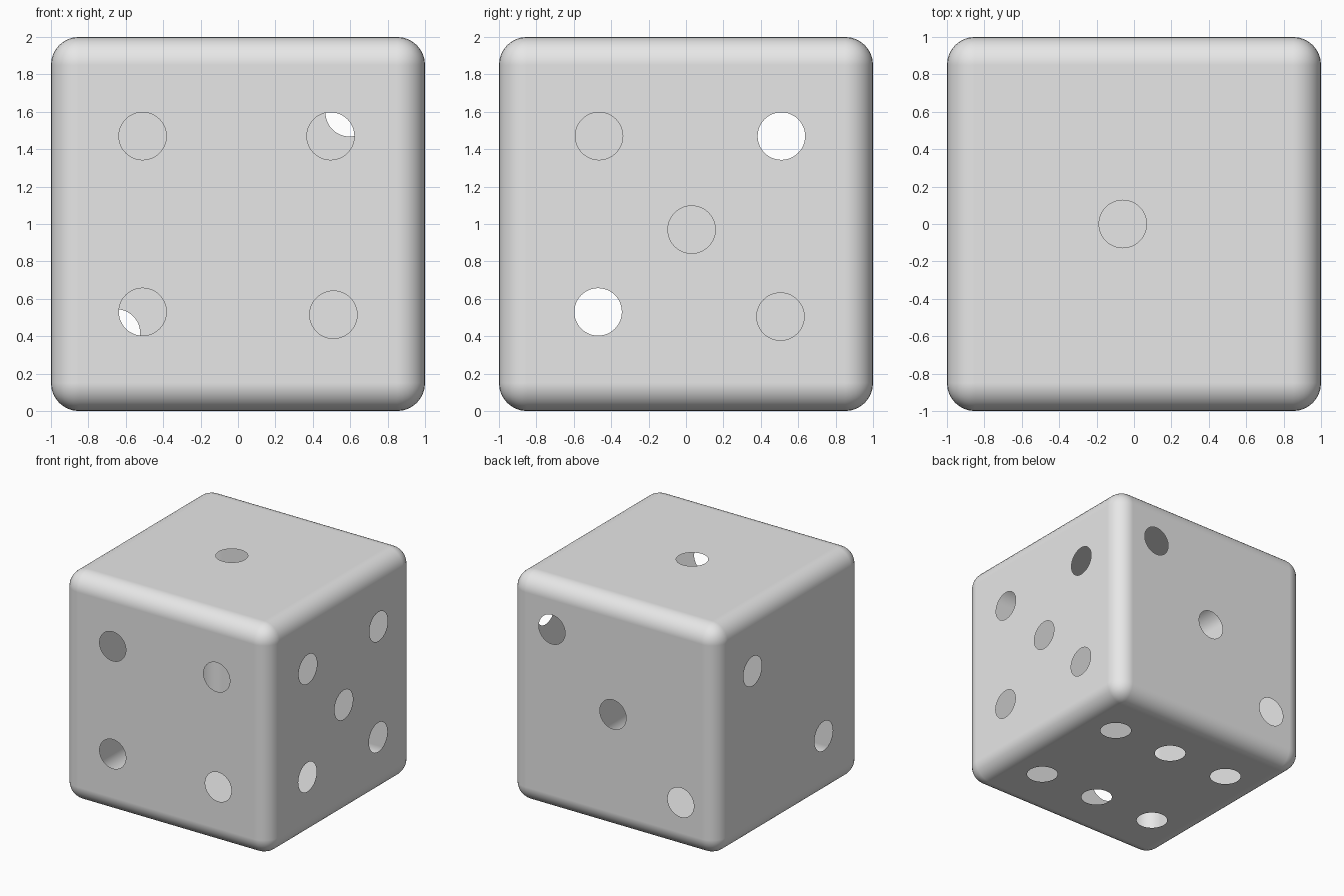
import bpy, bmesh, math
from mathutils import Vector

if "Cube" in bpy.data.objects:
    bpy.data.objects.remove(bpy.data.objects["Cube"])

BEVEL, PIP_R, SIDES = 0.15, 0.127, 48

# pip centres on each face: (axis, side) -> 3D points, cube spans z 0..2
faces = {
    (1, -1): [(-0.51, -1, 1.47), (0.495, -1, 1.47), (-0.51, -1, 0.53), (0.51, -1, 0.515)],
    (0, 1): [(1, -0.465, 1.47), (1, 0.51, 1.47), (1, 0.03, 0.97), (1, -0.47, 0.53), (1, 0.505, 0.505)],
    (0, -1): [(-1, 0.51, 1.47), (-1, -0.47, 0.53)],
    (1, 1): [(0.595, 1, 1.595), (0.005, 1, 1.01), (-0.65, 1, 0.417)],
    (2, 1): [(-0.06, 0, 2)],
    (2, -1): [(x, y, 0) for x in (-0.585, 0.015, 0.605) for y in (-0.465, 0.485)],
}

# rounded cube shell
bm = bmesh.new()
bmesh.ops.create_cube(bm, size=2)
bmesh.ops.translate(bm, verts=bm.verts, vec=(0, 0, 1))
bmesh.ops.bevel(bm, geom=bm.edges[:], offset=BEVEL, offset_type='OFFSET',
                segments=8, profile=0.5, affect='EDGES')

# replace each flat side by a sheet with open round pips
for (axis, side), pips in faces.items():
    normal = Vector((0, 0, 0))
    normal[axis] = side
    flat = max(bm.faces, key=lambda f: f.calc_area() * f.normal.dot(normal))
    edges = list(flat.edges)
    bmesh.ops.delete(bm, geom=[flat], context='FACES_ONLY')
    u, v = (axis + 1) % 3, (axis + 2) % 3
    for c in pips:
        ring = []
        for i in range(SIDES):
            a = 2 * math.pi * i / SIDES
            p = Vector(c)
            p[u] += PIP_R * math.cos(a)
            p[v] += PIP_R * math.sin(a)
            ring.append(bm.verts.new(p))
        edges += [bm.edges.new((ring[i - 1], ring[i])) for i in range(SIDES)]
    res = bmesh.ops.triangle_fill(bm, use_beauty=True, edges=edges, normal=normal)
    for f in res["geom"]:
        if isinstance(f, bmesh.types.BMFace):
            f.normal_update()
            if f.normal.dot(normal) < 0:
                f.normal_flip()
    bm.normal_update()

me = bpy.data.meshes.new("die_shell")
bm.to_mesh(me)
bm.free()
die = bpy.data.objects.new("die_shell", me)
bpy.context.collection.objects.link(die)

# plain light grey
mat = bpy.data.materials.new("light_grey")
mat.diffuse_color = (0.8, 0.8, 0.8, 1)
mat.use_nodes = True
mat.node_tree.nodes["Principled BSDF"].inputs["Base Color"].default_value = mat.diffuse_color
me.materials.append(mat)

# smooth rounded edges, flat sides
for p in me.polygons:
    p.use_smooth = True
wn = die.modifiers.new("even_shading", 'WEIGHTED_NORMAL')
wn.weight = 100
